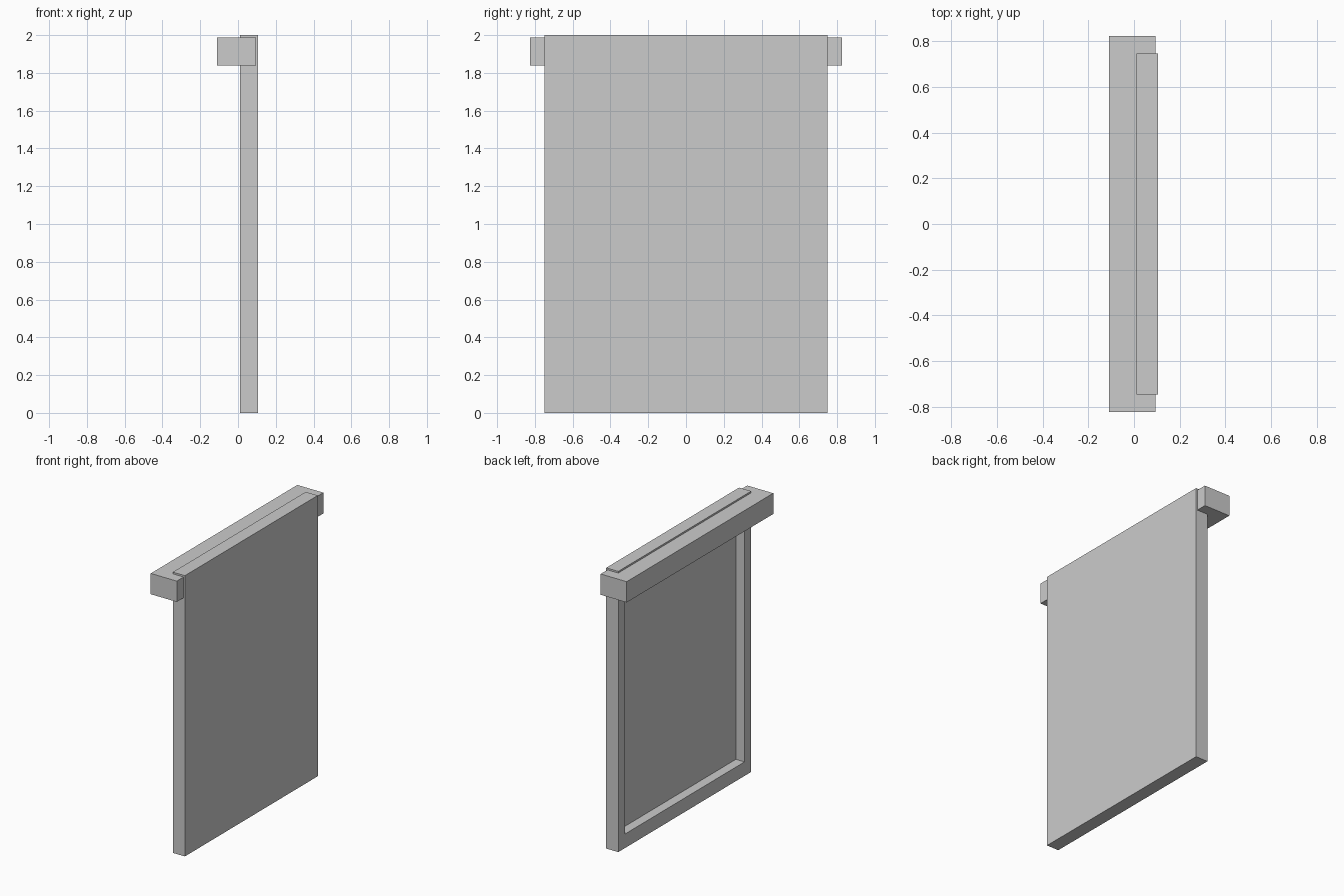
import bpy, bmesh
from mathutils import Vector

if "Cube" in bpy.data.objects:
    bpy.data.objects.remove(bpy.data.objects["Cube"])


def new_box(lo, hi):
    """Return a bmesh box spanning the two corners."""
    bm = bmesh.new()
    lo, hi = Vector(lo), Vector(hi)
    bmesh.ops.create_cube(bm, size=1)
    bmesh.ops.scale(bm, vec=hi - lo, verts=bm.verts)
    bmesh.ops.translate(bm, vec=(lo + hi) / 2, verts=bm.verts)
    return bm


def finish(bm, name):
    bmesh.ops.recalc_face_normals(bm, faces=bm.faces)
    mesh = bpy.data.meshes.new(name)
    bm.to_mesh(mesh)
    bm.free()
    obj = bpy.data.objects.new(name, mesh)
    bpy.context.collection.objects.link(obj)
    return obj


HALF_W, HEIGHT = 0.748, 2.0
SIDE, RAIL, DEPTH = 0.075, 0.10, 0.068

# Framed panel: flat on +x, recessed inside a border on -x
bm = new_box((0.01, -HALF_W, 0), (0.105, HALF_W, HEIGHT))
bm.normal_update()
back = min(bm.faces, key=lambda f: f.calc_center_median().x)
bmesh.ops.inset_region(bm, faces=[back], thickness=0.05)
for v in back.verts:
    v.co.y = (HALF_W - SIDE) * (1 if v.co.y > 0 else -1)
    v.co.z = HEIGHT - RAIL if v.co.z > HEIGHT / 2 else RAIL
# Push the recess floor in
floor = bmesh.ops.extrude_discrete_faces(bm, faces=[back])["faces"][0]
bmesh.ops.translate(bm, vec=(DEPTH, 0, 0), verts=floor.verts)
finish(bm, "framed_panel")

# Horizontal bar across the top, overhanging both ends
finish(new_box((-0.11, -0.825, 1.84), (0.095, 0.825, 1.988)), "top_bar")
